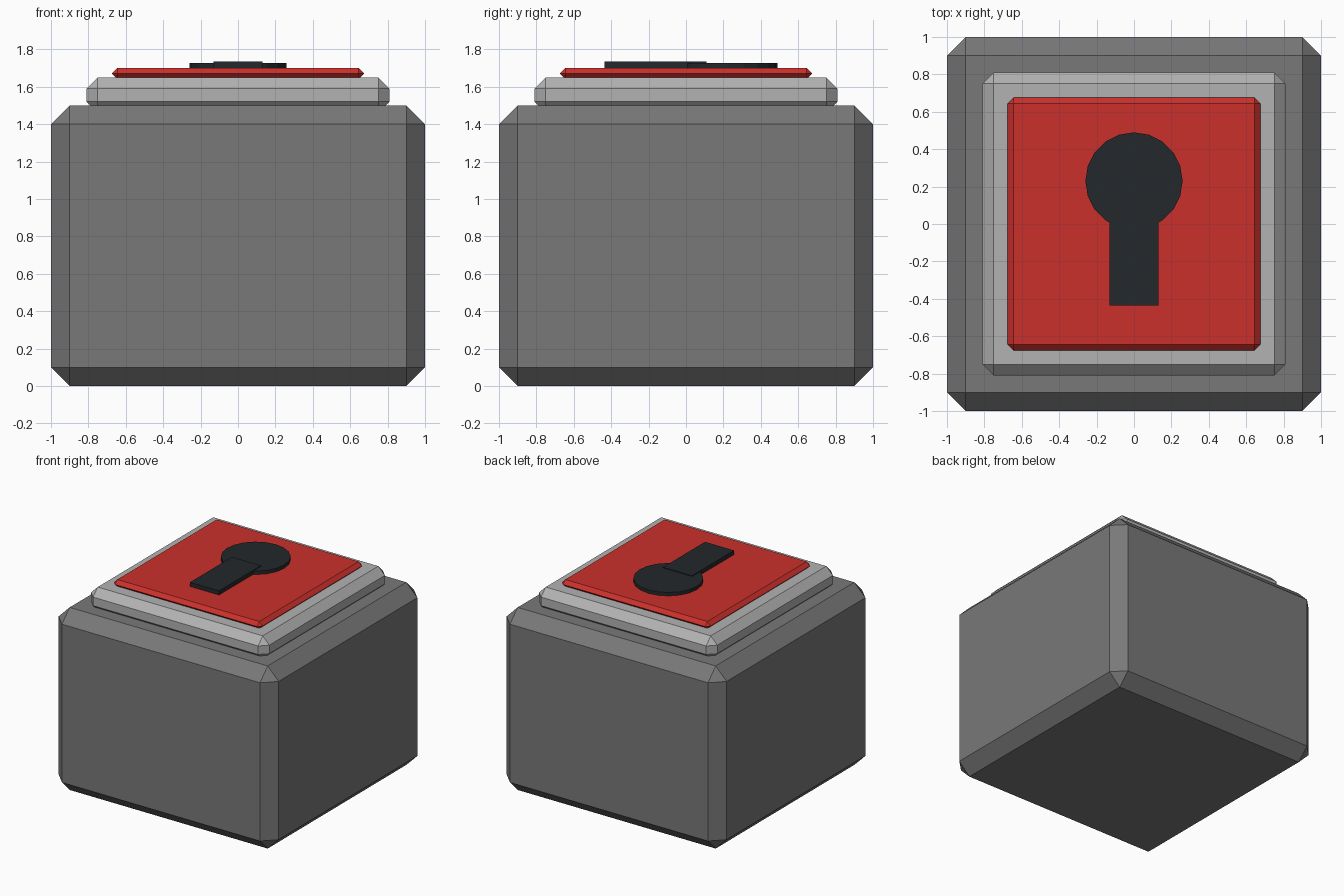
import bpy

if "Cube" in bpy.data.objects:
    bpy.data.objects.remove(bpy.data.objects["Cube"])


def paint(obj, name, color):
    mat = bpy.data.materials.new(name)
    mat.diffuse_color = (*color, 1)
    mat.use_nodes = True
    mat.node_tree.nodes["Principled BSDF"].inputs["Base Color"].default_value = mat.diffuse_color
    obj.data.materials.append(mat)


def block(name, size, center, bevel=0):
    bpy.ops.mesh.primitive_cube_add(size=1, location=center)
    obj = bpy.context.object
    obj.name = name
    obj.scale = size
    bpy.ops.object.transform_apply(location=False, rotation=False, scale=True)
    if bevel:
        mod = obj.modifiers.new("chamfer", 'BEVEL')
        mod.width = bevel
        mod.segments = 1
        mod.limit_method = 'NONE'
    return obj


# Chamfered body
body = block("body", (2, 2, 1.5), (0, 0, 0.75), 0.1)
paint(body, "dark_grey", (0.19, 0.19, 0.19))

# Lighter plate, sunk slightly into the body
plate = block("top_plate", (1.62, 1.62, 0.19), (0, 0, 1.555), 0.06)
paint(plate, "light_grey", (0.45, 0.45, 0.45))

# Red panel with a pointed rim
panel = block("red_panel", (1.35, 1.35, 0.06), (0, 0, 1.67), 0.0299)
paint(panel, "red", (0.6, 0.03, 0.025))

# Keyhole: round head and straight slot
bpy.ops.mesh.primitive_cylinder_add(vertices=20, radius=0.26, depth=0.048,
                                    location=(0, 0.23, 1.704))
head = bpy.context.object
head.name = "keyhole_head"
slot = block("keyhole_slot", (0.264, 0.545, 0.055), (0, -0.1625, 1.7065))
paint(head, "black", (0.017, 0.021, 0.025))
slot.data.materials.append(head.data.materials[0])
